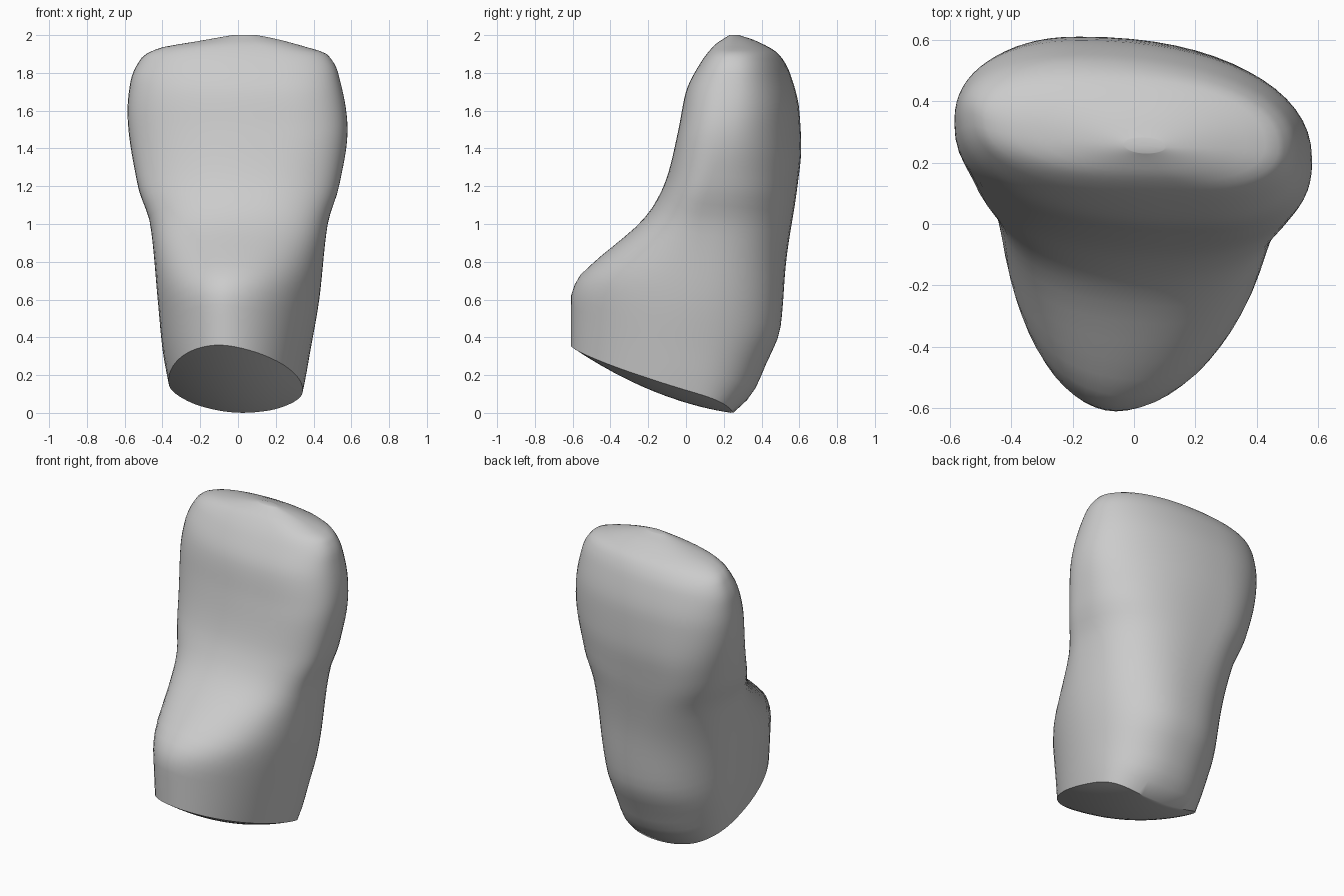
import bpy
import bmesh
from math import sin, cos, pi

cube = bpy.data.objects.get("Cube")
if cube:
    bpy.data.objects.remove(cube, do_unlink=True)

QUADRANT_STEPS = 16
SIDES = QUADRANT_STEPS * 4
WALL_RINGS = 48
CAP_RINGS = 10
TOP = 2.0


def smooth_curve(*points):
    """Return a monotone cubic through (height, value) points."""
    hs = [p[0] for p in points]
    vs = [p[1] for p in points]
    slopes = [(vs[i + 1] - vs[i]) / (hs[i + 1] - hs[i]) for i in range(len(hs) - 1)]
    tangents = [slopes[0]]
    for a, b in zip(slopes, slopes[1:]):
        tangents.append(2 * a * b / (a + b) if a * b > 0 else 0)
    tangents.append(slopes[-1])

    def evaluate(h):
        h = min(max(h, hs[0]), hs[-1])
        i = 0
        while i < len(slopes) - 1 and h > hs[i + 1]:
            i += 1
        step = hs[i + 1] - hs[i]
        t = (h - hs[i]) / step
        u = 1 - t
        return (vs[i] * u * u * (1 + 2 * t) + vs[i + 1] * t * t * (1 + 2 * u)
                + step * t * u * (tangents[i] * u - tangents[i + 1] * t))
    return evaluate


# Outer limits of the body at each height
right_x = smooth_curve((0, -.33), (.17, -.37), (.34, -.4), (.6, -.425), (1, -.465), (1.2, -.53),
                       (1.6, -.585), (1.75, -.57), (1.88, -.51), (1.93, -.42), (1.97, -.2), (2, -.03))
left_x = smooth_curve((0, .31), (.1, .34), (.34, .385), (.6, .43), (1, .475), (1.2, .535),
                      (1.5, .58), (1.8, .53), (1.9, .47), (1.94, .35), (1.98, .2), (2, .1))
front_y = smooth_curve((0, -.6), (.35, -.61), (.6, -.61), (.7, -.58), (.8, -.485), (.9, -.365),
                       (1, -.25), (1.1, -.17), (1.25, -.1), (1.5, -.04), (1.7, 0), (1.85, .075),
                       (1.95, .155), (2, .23))
back_y = smooth_curve((0, .25), (.1, .35), (.25, .42), (.45, .5), (.8, .53), (1.2, .59),
                      (1.4, .61), (1.6, .6), (1.8, .55), (1.9, .49), (1.97, .37), (2, .28))

# Where those limits sit, giving the twist of the upper blade
right_y = smooth_curve((0, .05), (.6, .06), (1, .13), (1.5, .31), (1.85, .36), (2, .26))
left_y = smooth_curve((0, .05), (.6, .05), (1, .07), (1.2, .12), (1.45, .2), (1.85, .25), (2, .25))
front_x = smooth_curve((0, -.05), (.6, -.06), (1, .04), (1.5, .2), (1.88, .17), (2, .04))
back_x = smooth_curve((0, .02), (.6, 0), (1.3, -.18), (1.8, -.16), (2, .03))

# Roundness of each corner: low is boxy, high is pointed
corner_power = {
    "front_left": smooth_curve((0, 1.05), (.6, 1.08), (1, .96), (1.5, .8), (1.85, .8), (2, 1)),
    "back_left": smooth_curve((0, .92), (.6, .87), (1.1, .78), (1.5, .93), (2, .95)),
    "back_right": smooth_curve((0, 1), (.4, .9), (1.1, .83), (1.5, .87), (2, .9)),
    "front_right": smooth_curve((0, 1), (.6, 1.03), (1, .98), (1.5, .88), (1.85, .84), (2, 1)),
}
CORNERS = list(corner_power)


def section(z, k):
    """Point k on the rounded cross-section at height z, starting at the front."""
    quadrant, step = divmod(k, QUADRANT_STEPS)
    angle = step / QUADRANT_STEPS * pi / 2
    s, c = sin(angle), max(cos(angle), 0)
    if quadrant % 2:
        s, c = c, s
    corner = CORNERS[quadrant]
    power = corner_power[corner](z)
    s, c = s ** power, c ** power
    end_x, end_y = (front_x(z), front_y(z)) if "front" in corner else (back_x(z), back_y(z))
    side_x, side_y = (left_x(z), left_y(z)) if "left" in corner else (right_x(z), right_y(z))
    return end_x + (side_x - end_x) * s, side_y + (end_y - side_y) * c


def underside(x, y):
    """Slanted, slightly bulging base."""
    d = abs(.24 - y)
    return .15 * d + .31 * d * d + .68 * (x - .03) ** 2


def base_height(k):
    z = .2
    for _ in range(20):
        z = underside(*section(z, k))
    return z


def bridge(bm, lower, upper):
    for i in range(SIDES):
        j = (i + 1) % SIDES
        bm.faces.new((lower[i], lower[j], upper[j], upper[i]))


def fan(bm, ring, centre):
    for i in range(SIDES):
        bm.faces.new((ring[i], ring[(i + 1) % SIDES], centre))


bm = bmesh.new()
bottoms = [base_height(k) for k in range(SIDES)]

# Side wall, with rings closing up toward the crown
rings = []
for r in range(WALL_RINGS + 1):
    t = sin(r / WALL_RINGS * pi / 2)
    ring = []
    for k, low in enumerate(bottoms):
        z = low + (TOP - low) * t
        ring.append(bm.verts.new((*section(z, k), z)))
    rings.append(ring)
for lower, upper in zip(rings, rings[1:]):
    bridge(bm, lower, upper)
fan(bm, rings[-1], bm.verts.new((.03, .255, TOP)))

# Base cap
centre_x, centre_y = 0, .1
previous = rings[0]
for r in range(1, CAP_RINGS):
    scale = 1 - r / CAP_RINGS
    ring = []
    for v in rings[0]:
        x = centre_x + (v.co.x - centre_x) * scale
        y = centre_y + (v.co.y - centre_y) * scale
        ring.append(bm.verts.new((x, y, underside(x, y))))
    bridge(bm, previous, ring)
    previous = ring
fan(bm, previous, bm.verts.new((centre_x, centre_y, underside(centre_x, centre_y))))
bmesh.ops.recalc_face_normals(bm, faces=bm.faces)

mesh = bpy.data.meshes.new("tooth_body")
bm.to_mesh(mesh)
bm.free()
body = bpy.data.objects.new("tooth_body", mesh)
bpy.context.collection.objects.link(body)

# Plain grey surface
grey = bpy.data.materials.new("light_grey")
grey.use_nodes = True
colour = (.6, .6, .6, 1)
grey.diffuse_color = colour
grey.node_tree.nodes["Principled BSDF"].inputs["Base Color"].default_value = colour
mesh.materials.append(grey)

bpy.ops.object.select_all(action="DESELECT")
body.select_set(True)
bpy.context.view_layer.objects.active = body
bpy.ops.object.shade_smooth_by_angle(angle=pi / 4)
